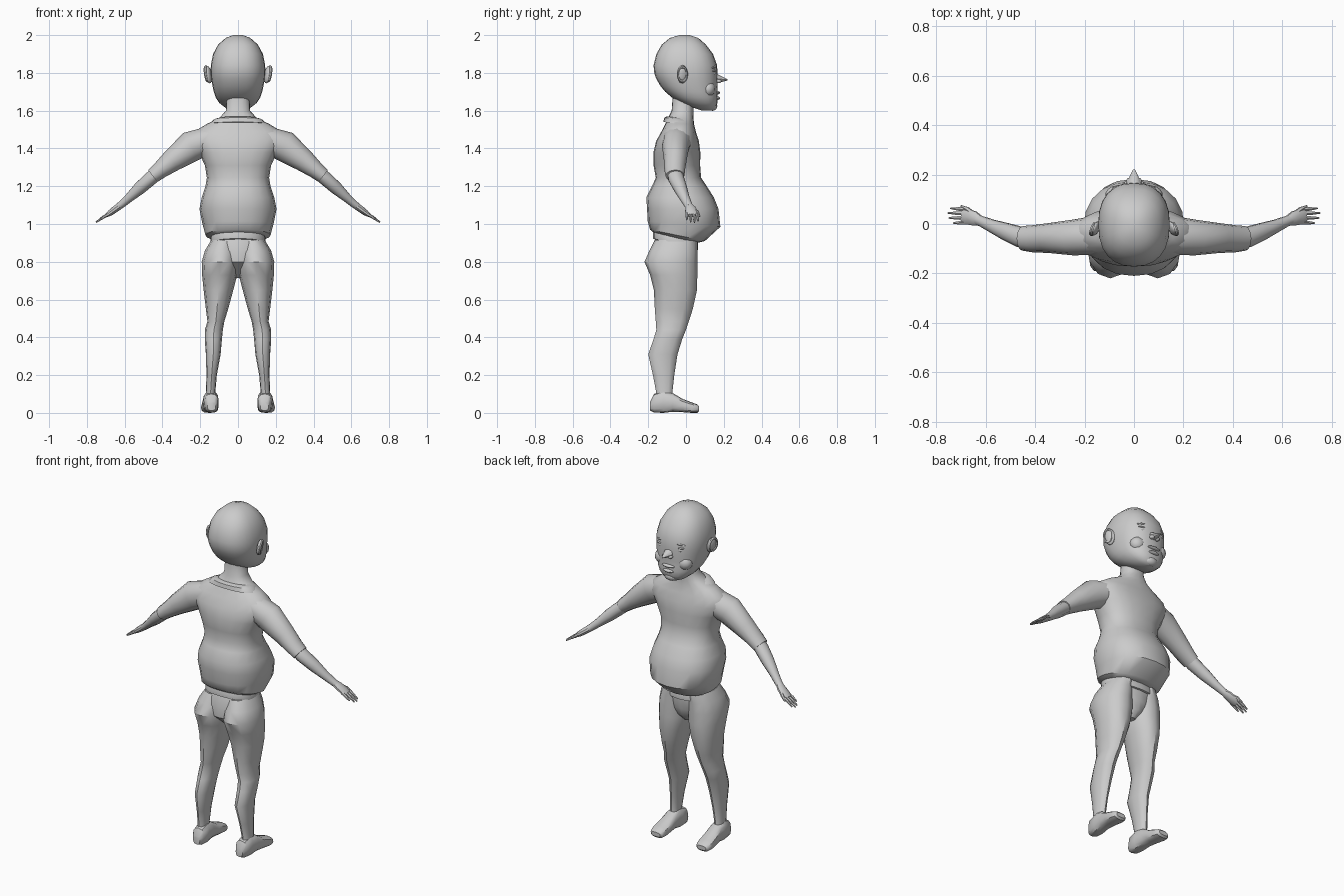
import bpy, bmesh, math
from mathutils import Vector


def loft(name, rings, mirror=False):
    """Skin a list of equal-length point rings and cap both ends."""
    bm = bmesh.new()
    rows = [[bm.verts.new(p) for p in r] for r in rings]
    n = len(rows[0])
    for a, b in zip(rows, rows[1:]):
        for i in range(n):
            j = (i + 1) % n
            bm.faces.new((a[i], a[j], b[j], b[i]))
    bm.faces.new(rows[0])
    bm.faces.new(rows[-1])
    bmesh.ops.recalc_face_normals(bm, faces=bm.faces)
    me = bpy.data.meshes.new(name)
    bm.to_mesh(me)
    bm.free()
    ob = bpy.data.objects.new(name, me)
    bpy.context.collection.objects.link(ob)
    if mirror:
        add_mirror(ob)
    return ob


def add_mirror(ob):
    ob.modifiers.new("mirror", 'MIRROR').use_mirror_merge = False


def super_pt(t, p):
    c, s = math.cos(t), math.sin(t)
    return (math.copysign(abs(c) ** (2 / p), c), math.copysign(abs(s) ** (2 / p), s))


def level(z, x0, x1, yb, yf, tilt=0.0, n=20, p=2.3):
    """Horizontal ring; tilt lowers the front and lifts the back."""
    pts = []
    for i in range(n):
        u, v = super_pt(2 * math.pi * i / n, p)
        pts.append(((x0 + x1) / 2 + (x1 - x0) / 2 * u,
                    (yb + yf) / 2 + (yf - yb) / 2 * v, z - tilt * v))
    return pts


def tube(name, path, n=10, mirror=True):
    """Rings across a path of (x, y, z, radius up, radius in y)."""
    pts = [Vector(q[:3]) for q in path]
    rings = []
    for k, q in enumerate(path):
        d = (pts[min(k + 1, len(pts) - 1)] - pts[max(k - 1, 0)]).normalized()
        side = (Vector((0, 1, 0)) - d * d.y).normalized()
        up = d.cross(side)
        rings.append([pts[k] + up * q[3] * math.cos(2 * math.pi * i / n)
                      + side * q[4] * math.sin(2 * math.pi * i / n) for i in range(n)])
    return loft(name, rings, mirror)


def ball(name, loc, scale, rot=(0, 0, 0), mirror=True, seg=14):
    bpy.ops.mesh.primitive_uv_sphere_add(segments=seg, ring_count=8, radius=1)
    ob = bpy.context.object
    ob.name = name
    ob.scale, ob.rotation_euler, ob.location = scale, rot, loc
    bpy.ops.object.transform_apply(location=True, rotation=True, scale=True)
    if mirror:
        add_mirror(ob)
    return ob


# Head: z, half width, back, front
head = [(2.0, .025, -.035, .02), (1.985, .065, -.085, .065), (1.95, .105, -.128, .105),
        (1.90, .132, -.157, .143), (1.84, .144, -.172, .165), (1.80, .145, -.168, .166),
        (1.77, .142, -.158, .168), (1.73, .135, -.135, .166), (1.70, .128, -.11, .166),
        (1.67, .118, -.075, .168), (1.64, .098, -.025, .166), (1.615, .066, .04, .155),
        (1.60, .03, .085, .14)]
loft("head", [level(z, -w, w, b, f, n=24, p=2.35) for z, w, b, f in head])

# Face details
tube("nose", [(0, .155, 1.785, .018, .01), (0, .18, 1.77, .02, .02),
              (0, .222, 1.763, .004, .004)], mirror=False)
nose = bpy.data.objects["nose"]
bpy.data.objects.remove(nose)
loft("nose", [[(w * math.cos(a), y, z + h * math.sin(a))
               for a in [math.pi / 4 * i for i in range(8)]]
              for y, z, w, h in [(.14, 1.775, .034, .032), (.175, 1.768, .026, .02),
                                 (.221, 1.763, .004, .003)]])
ball("nostril", (.018, .172, 1.756), (.014, .016, .011))
ball("eye", (.058, .143, 1.797), (.022, .014, .012))
ball("upper_eyelid", (.058, .144, 1.81), (.03, .014, .006))
ball("brow", (.058, .141, 1.832), (.036, .016, .008), (0, .15, -.2))
ball("cheek", (.072, .115, 1.715), (.045, .04, .042))
ball("upper_lip", (0, .165, 1.695), (.04, .016, .009), mirror=False)
ball("lower_lip", (0, .163, 1.666), (.034, .018, .010), mirror=False)
ball("chin", (0, .14, 1.625), (.04, .026, .026), mirror=False)

# Ears: shell and raised rim
ball("ear", (.155, -.018, 1.79), (.014, .03, .046), (0, .15, .35))
bpy.ops.mesh.primitive_torus_add(major_segments=16, minor_segments=6,
                                 major_radius=1, minor_radius=.22)
rim = bpy.context.object
rim.name = "ear_rim"
rim.scale = (.038, .024, .035)
rim.rotation_euler = (0, math.radians(98), .35)
rim.location = (.165, -.021, 1.795)
bpy.ops.object.transform_apply(location=True, rotation=True, scale=True)
add_mirror(rim)

# Torso and neck: z, half width, back, front, tilt
torso = [(.925, .142, -.165, .06, .025), (.94, .172, -.19, .10, .03),
         (1.0, .188, -.203, .182, .015), (1.08, .204, -.206, .172, 0),
         (1.14, .192, -.21, .148, 0), (1.20, .172, -.18, .11, 0), (1.245, .165, -.16, .08, 0),
         (1.31, .175, -.172, .075, 0), (1.38, .208, -.172, .076, 0),
         (1.44, .245, -.158, .068, 0), (1.49, .23, -.13, .052, 0),
         (1.53, .165, -.11, .042, 0), (1.56, .10, -.095, .04, 0),
         (1.60, .064, -.076, .04, 0), (1.68, .06, -.07, .04, 0)]
loft("torso", [level(z, -w, w, b, f, t) for z, w, b, f, t in torso])
loft("waistband", [level(z, -w, w, -.035 - w * .95, .05 + (w - .13) * .9, .03)
                   for z, w in [(.89, .138), (.893, .146), (.93, .146), (.94, .14)]])

# Shirt collar, slightly raised at the nape
loft("collar", [level(z, -w, w, b, f, -t) for z, w, b, f, t in
                [(1.53, .15, -.12, .035, -.01), (1.553, .128, -.115, .035, -.01),
                 (1.56, .10, -.10, .03, -.01)]])

# Briefs: z, half width, back, front
briefs = [(.92, .138, -.165, .055), (.86, .15, -.185, .055), (.80, .125, -.185, .05),
          (.75, .06, -.13, .035), (.715, .025, -.09, -.0)]
loft("briefs", [level(z, -w, w, b, f, n=16) for z, w, b, f in briefs])

# Legs: z, inner x, outer x, back, front
leg = [(.915, .005, .142, -.165, .06), (.86, 0, .175, -.193, .06), (.80, 0, .192, -.22, .06),
       (.73, .004, .19, -.19, .06), (.65, .025, .182, -.17, .058), (.55, .052, .17, -.165, .036),
       (.485, .072, .162, -.16, .015), (.44, .08, .175, -.157, 0), (.39, .085, .176, -.172, -.02),
       (.31, .092, .17, -.2, -.045), (.2, .112, .167, -.175, -.062),
       (.11, .12, .17, -.158, -.072), (.05, .118, .172, -.165, -.06)]
loft("leg", [level(z, a, b, c, d, n=12, p=2.1) for z, a, b, c, d in leg], True)

# Feet: y, centre x, half width, bottom, top
foot = [(-.19, .14, .022, .012, .06), (-.17, .141, .036, .002, .10), (-.12, .143, .041, 0, .115),
        (-.07, .146, .04, .006, .105), (-.02, .148, .044, .004, .075),
        (.03, .15, .046, 0, .056), (.06, .15, .04, 0, .045), (.07, .15, .03, .01, .035)]
loft("foot", [[(cx + w * super_pt(math.pi * i / 6, 2.8)[0], y,
                (lo + hi) / 2 + (hi - lo) / 2 * super_pt(math.pi * i / 6, 2.8)[1])
               for i in range(12)] for y, cx, w, lo, hi in foot], True)

# Arms: short sleeve, forearm, palm, fingers
tube("sleeve", [(.14, -.045, 1.45, .07, .08), (.25, -.055, 1.41, .082, .072),
                (.35, -.057, 1.335, .06, .06), (.41, -.06, 1.287, .046, .055),
                (.45, -.058, 1.255, .04, .05)], 12)
tube("forearm", [(.41, -.06, 1.285, .035, .042), (.46, -.053, 1.243, .037, .043),
                 (.52, -.03, 1.19, .034, .036), (.575, -.008, 1.14, .024, .027),
                 (.615, .01, 1.105, .02, .022), (.635, .017, 1.09, .018, .022)])
tube("palm", [(.62, .012, 1.10, .018, .02), (.645, .022, 1.082, .018, .03),
              (.675, .03, 1.06, .016, .033), (.695, .033, 1.046, .01, .03)])
fingers = [(.006, .73, .004), (.024, .748, .025), (.042, .752, .045), (.058, .742, .064)]
for k, (y0, xt, yt) in enumerate(fingers):
    zt = 1.046 - (xt - .69) * .6
    tube(f"finger_{k + 1}", [(.68, y0, 1.055, .009, .009),
                             ((.68 + xt) / 2, (y0 + yt) / 2, (1.06 + zt) / 2, .008, .008),
                             (xt, yt, zt, .004, .004)], 6)
tube("thumb", [(.645, .035, 1.08, .011, .012), (.675, .06, 1.063, .009, .01),
               (.70, .072, 1.04, .004, .005)], 6)

# Soft shading, creases stay sharp
bpy.ops.object.select_all(action='SELECT')
bpy.context.view_layer.objects.active = bpy.data.objects["torso"]
bpy.ops.object.shade_smooth_by_angle(angle=math.radians(40))
